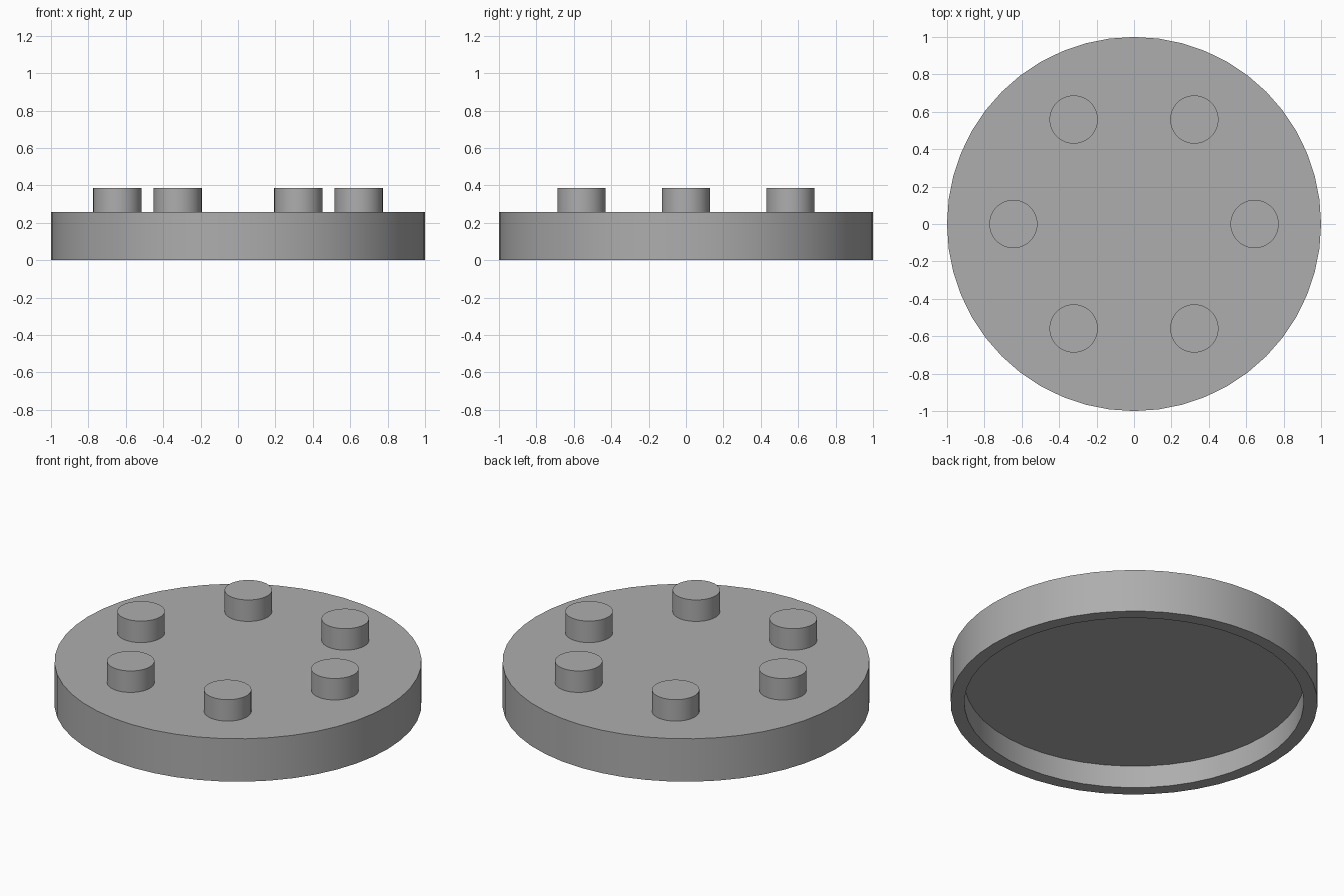
import bpy
import math

cube = bpy.data.objects.get("Cube")
if cube:
    bpy.data.objects.remove(cube, do_unlink=True)

grey = bpy.data.materials.new("light_grey")
grey.use_nodes = True
colour = (0.42, 0.42, 0.42, 1)
grey.diffuse_color = colour
grey.node_tree.nodes["Principled BSDF"].inputs["Base Color"].default_value = colour

HEIGHT, WALL_INNER, CEILING = 0.258, 0.925, 0.135
STUD_RADIUS, STUD_HEIGHT, STUD_RING = 0.129, 0.129, 0.645


def lathe(name, profile, sides, x=0, y=0):
    """Spin a profile of (radius, z) points into a closed solid."""
    verts, rings, faces = [], [], []
    for radius, z in profile:
        rings.append(len(verts))
        for i in range(sides):
            a = math.tau * i / sides
            verts.append((radius * math.cos(a), radius * math.sin(a), z))
    for low, high in zip(rings, rings[1:]):
        for i in range(sides):
            j = (i + 1) % sides
            faces.append((low + i, low + j, high + j, high + i))
    # End caps
    faces.append(tuple(reversed(range(sides))))
    faces.append(tuple(range(rings[-1], rings[-1] + sides)))
    mesh = bpy.data.meshes.new(name)
    mesh.from_pydata(verts, [], faces)
    mesh.materials.append(grey)
    obj = bpy.data.objects.new(name, mesh)
    obj.location = (x, y, 0)
    bpy.context.collection.objects.link(obj)
    bpy.ops.object.select_all(action="DESELECT")
    obj.select_set(True)
    bpy.context.view_layer.objects.active = obj
    bpy.ops.object.shade_smooth_by_angle(angle=math.radians(30))


# Round base, hollow underneath
lathe("base_disc", [(WALL_INNER, CEILING), (WALL_INNER, 0), (1, 0), (1, HEIGHT)], 48)

# Ring of six studs standing on the base
for k in range(6):
    a = math.tau * k / 6
    lathe(f"stud_{k + 1}",
          [(STUD_RADIUS, HEIGHT), (STUD_RADIUS, HEIGHT + STUD_HEIGHT)],
          48, STUD_RING * math.cos(a), STUD_RING * math.sin(a))
